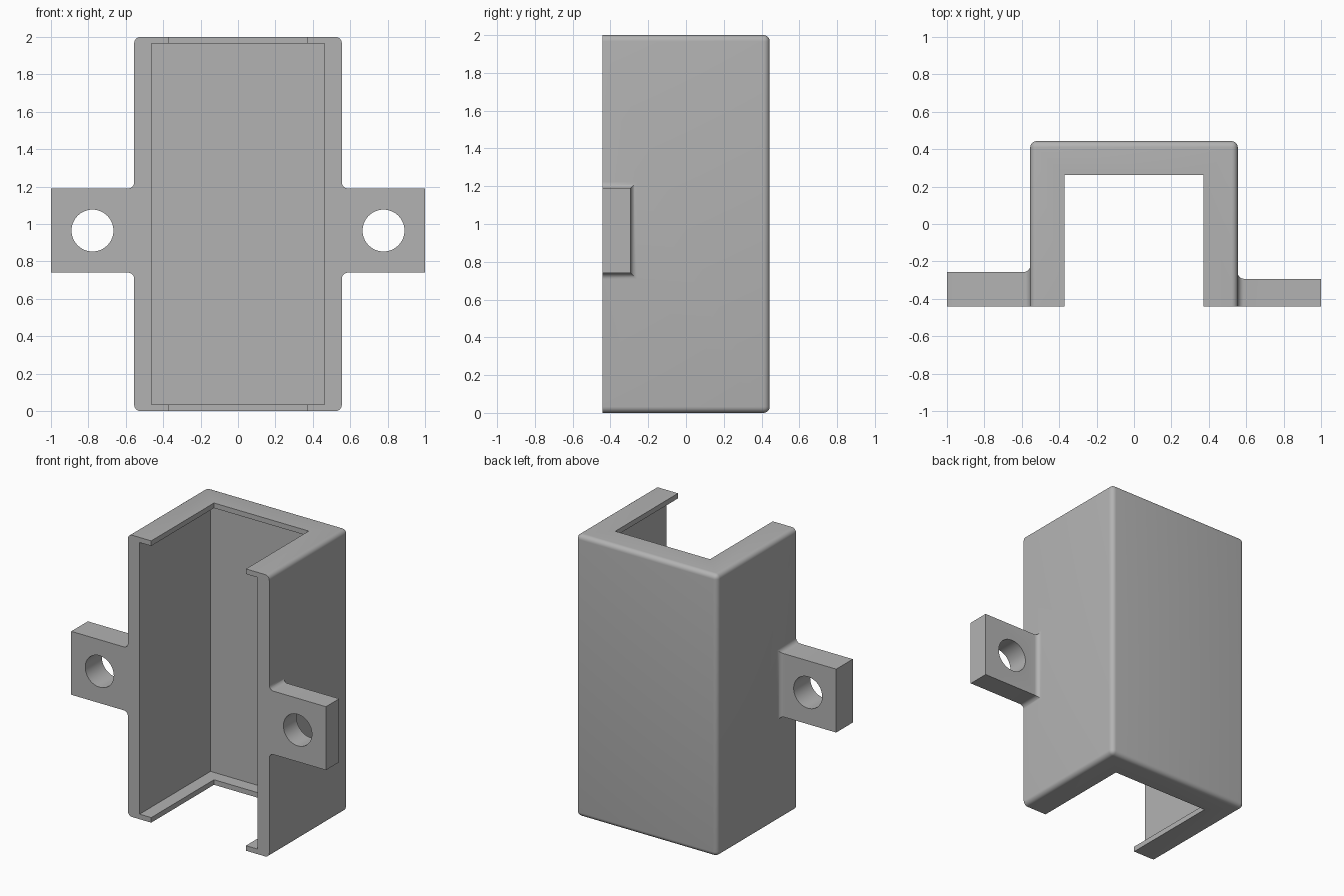
import bpy, bmesh, math
from mathutils import Matrix

if "Cube" in bpy.data.objects:
    bpy.data.objects.remove(bpy.data.objects["Cube"], do_unlink=True)

grey = bpy.data.materials.new("plain grey")
grey.use_nodes = True
colour = (0.45, 0.45, 0.45, 1)
grey.diffuse_color = colour
grey.node_tree.nodes["Principled BSDF"].inputs["Base Color"].default_value = colour

FRONT, BACK, HALF_W, HEIGHT, R = -0.442, 0.443, 0.555, 2.0, 0.033
EAR_LOW, EAR_HIGH, EAR_TIP = 0.74, 1.19, 1.0


def to_object(name, bm):
    bmesh.ops.recalc_face_normals(bm, faces=bm.faces)
    mesh = bpy.data.meshes.new(name)
    bm.to_mesh(mesh)
    bm.free()
    mesh.materials.append(grey)
    ob = bpy.data.objects.new(name, mesh)
    bpy.context.collection.objects.link(ob)
    return ob


def box(x0, x1, y0, y1, z0, z1):
    bm = bmesh.new()
    bmesh.ops.create_cube(bm, size=1)
    bmesh.ops.scale(bm, vec=(x1 - x0, y1 - y0, z1 - z0), verts=bm.verts)
    bmesh.ops.translate(bm, vec=((x0 + x1) / 2, (y0 + y1) / 2, (z0 + z1) / 2), verts=bm.verts)
    return bm


def combine(target, other, operation):
    mod = target.modifiers.new(operation, 'BOOLEAN')
    mod.operation, mod.solver, mod.object = operation, 'EXACT', other
    bpy.ops.object.select_all(action='DESELECT')
    bpy.context.view_layer.objects.active = target
    target.select_set(True)
    bpy.ops.object.modifier_apply(modifier=mod.name)
    bpy.data.objects.remove(other, do_unlink=True)


def ear(name, side, back):
    """Mounting ear whose root flares into the wall with a fillet."""
    steps = 8
    rings = [(HALF_W - 0.04, R)]
    for i in range(steps + 1):
        a = math.pi / 2 * i / steps
        rings.append((HALF_W + R * (1 - math.cos(a)), R * (1 - math.sin(a))))
    rings.append((EAR_TIP, 0))
    bm = bmesh.new()
    loops = []
    for x, grow in rings:
        y1, z0, z1 = back + grow, EAR_LOW - grow, EAR_HIGH + grow
        loops.append([bm.verts.new((side * x, y, z)) for y, z in
                      ((FRONT, z0), (y1, z0), (y1, z1), (FRONT, z1))])
    for a, b in zip(loops, loops[1:]):
        for k in range(4):
            n = (k + 1) % 4
            bm.faces.new((a[k], a[n], b[n], b[k]))
    bm.faces.new(loops[0])
    bm.faces.new(loops[-1])
    return to_object(name, bm)


# Outer shell, rounded everywhere except around the open front
bm = box(-HALF_W, HALF_W, FRONT, BACK, 0, HEIGHT)
edges = [e for e in bm.edges if max(v.co.y for v in e.verts) > 0]
bmesh.ops.bevel(bm, geom=edges, offset=R, segments=6, profile=0.5, affect='EDGES')
body = to_object("bracket_body", bm)

# Ears: the left one is thinner than the right one
for name, side, back in (("left_ear", 1, -0.293), ("right_ear", -1, -0.256)):
    combine(body, ear(name, side, back), 'UNION')

# Cavity behind the thin end lips, then the narrower opening through both ends
combine(body, to_object("cavity", box(-0.463, 0.463, -1, 0.353, 0.036, HEIGHT - 0.036)), 'DIFFERENCE')
combine(body, to_object("opening", box(-0.372, 0.372, -1, 0.262, -1, 3)), 'DIFFERENCE')

# Screw holes
for side in (-1, 1):
    bm = bmesh.new()
    bmesh.ops.create_cone(bm, cap_ends=True, segments=48, radius1=0.112, radius2=0.112, depth=1)
    bmesh.ops.rotate(bm, matrix=Matrix.Rotation(math.pi / 2, 3, 'X'), verts=bm.verts)
    bmesh.ops.translate(bm, vec=(side * 0.778, FRONT, 0.965), verts=bm.verts)
    combine(body, to_object("hole", bm), 'DIFFERENCE')

bpy.ops.object.shade_smooth_by_angle(angle=math.radians(30))
